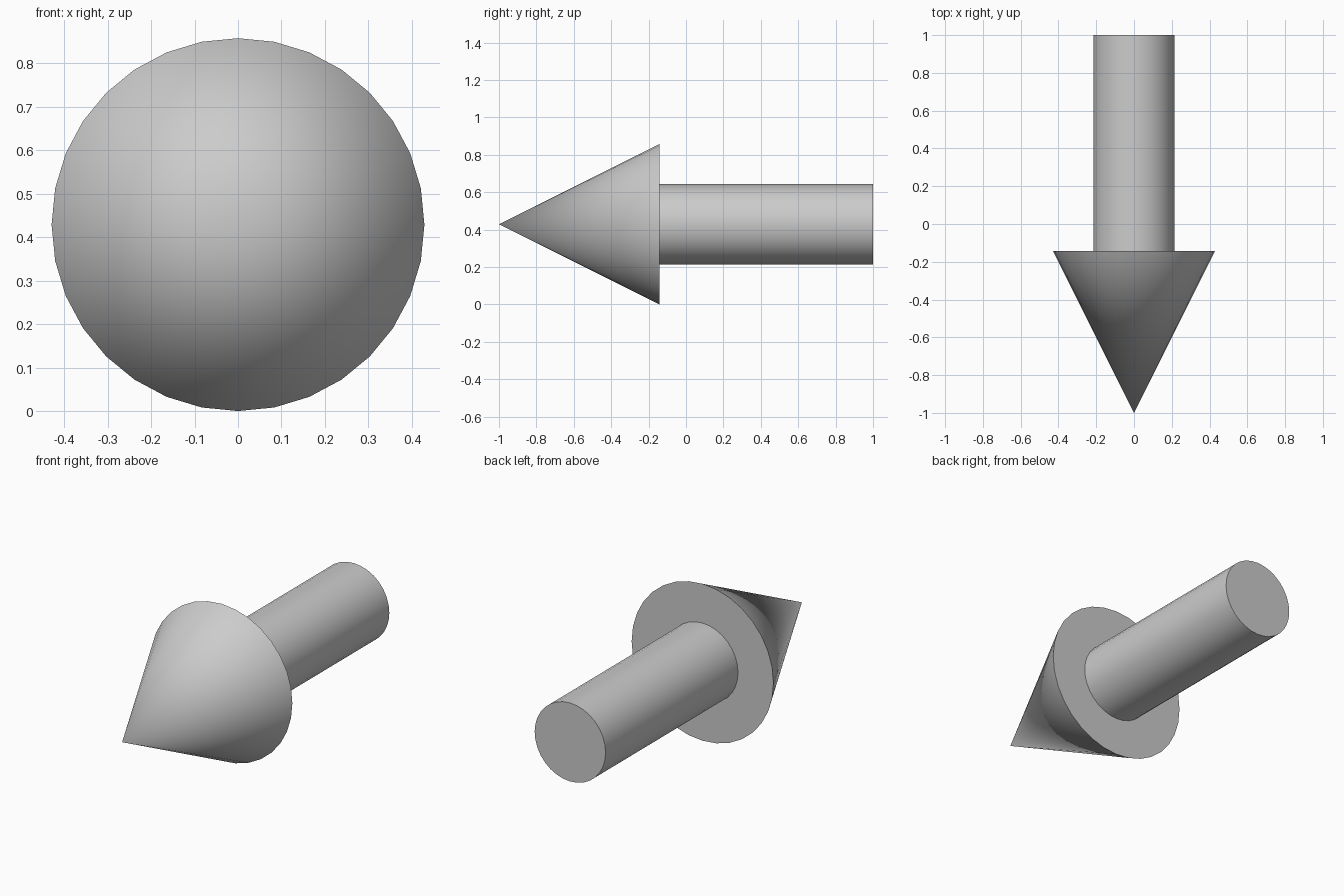
import bpy
import math

if "Cube" in bpy.data.objects:
    bpy.data.objects.remove(bpy.data.objects["Cube"])

U = 1 / 7            # the model is 14 units long, scaled to 2
AXIS_Z = 3 * U       # height of the centre line


def round_part(name, r_back, r_front, y_front, y_back):
    """Capped 32-sided cone or cylinder lying along y."""
    bpy.ops.mesh.primitive_cone_add(
        vertices=32, radius1=r_back, radius2=r_front, depth=y_back - y_front,
        location=(0, (y_front + y_back) / 2, AXIS_Z),
        rotation=(math.radians(90), 0, 0))
    ob = bpy.context.object
    ob.name = ob.data.name = name
    bpy.ops.object.shade_smooth_by_angle(angle=math.radians(30))
    return ob


# Pointed head, tip facing the front
round_part("arrow_head", 3 * U, 0, -1, -U)

# Straight round shaft behind the head
round_part("arrow_shaft", 1.5 * U, 1.5 * U, -U, 1)
